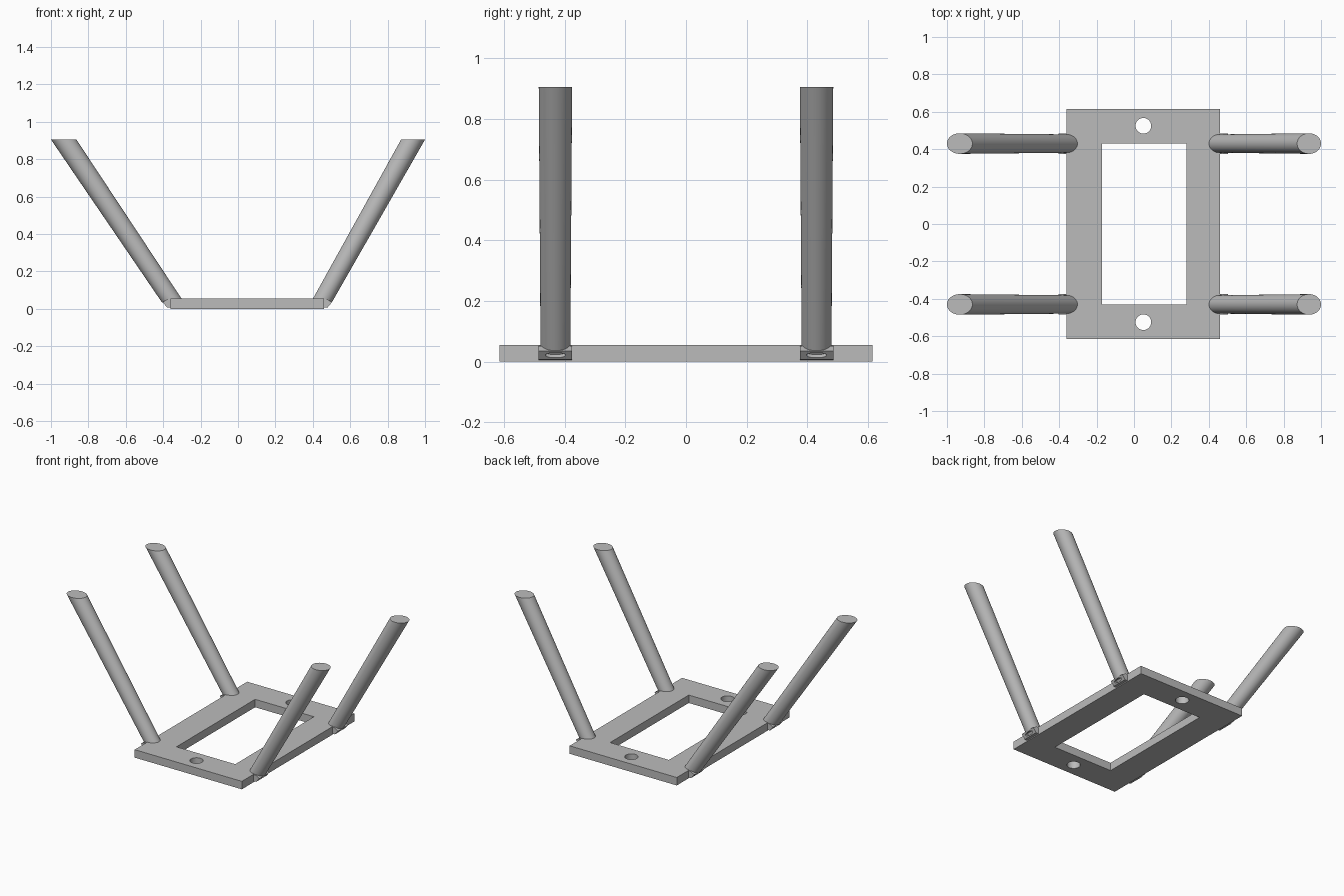
import bpy
import bmesh
import math
from mathutils import Matrix, Vector

cube = bpy.data.objects.get("Cube")
if cube:
    bpy.data.objects.remove(cube, do_unlink=True)

grey = bpy.data.materials.new("plain grey")
grey.use_nodes = True
GREY = (0.5, 0.5, 0.5, 1)
grey.diffuse_color = GREY
for node in grey.node_tree.nodes:
    if node.type == "BSDF_PRINCIPLED":
        node.inputs["Base Color"].default_value = GREY


def add_object(name, bm):
    bmesh.ops.recalc_face_normals(bm, faces=bm.faces)
    mesh = bpy.data.meshes.new(name)
    bm.to_mesh(mesh)
    bm.free()
    mesh.materials.append(grey)
    obj = bpy.data.objects.new(name, mesh)
    bpy.context.collection.objects.link(obj)
    return obj


def activate(obj):
    bpy.ops.object.select_all(action="DESELECT")
    obj.select_set(True)
    bpy.context.view_layer.objects.active = obj


def box(name, x0, x1, y, z0, z1):
    bm = bmesh.new()
    size = Matrix.Diagonal((x1 - x0, 2 * y, z1 - z0, 1))
    place = Matrix.Translation(((x0 + x1) / 2, 0, (z0 + z1) / 2))
    bmesh.ops.create_cube(bm, size=1, matrix=place @ size)
    return add_object(name, bm)


def cylinder(name, matrix):
    bm = bmesh.new()
    bmesh.ops.create_cone(bm, cap_ends=True, segments=32, radius1=1, radius2=1,
                          depth=2, matrix=matrix)
    return add_object(name, bm)


def cut(obj, cutter):
    cutter.hide_render = True
    mod = obj.modifiers.new("cut", "BOOLEAN")
    mod.operation = "DIFFERENCE"
    mod.solver = "EXACT"
    mod.object = cutter
    activate(obj)
    bpy.ops.object.modifier_apply(modifier=mod.name)
    bpy.data.objects.remove(cutter, do_unlink=True)


def smooth(obj):
    activate(obj)
    bpy.ops.object.shade_smooth_by_angle(angle=math.radians(30))


# Base plate with a rectangular window and two round holes
LEFT, RIGHT, THICK = 0.46, -0.36, 0.055
plate = box("base_plate", RIGHT, LEFT, 0.615, 0, THICK)
cut(plate, box("window_cutter", -0.17, 0.28, 0.43, -0.1, 0.2))
for y in (-0.525, 0.525):
    place = Matrix.Translation((0.05, y, 0)) @ Matrix.Diagonal((0.042, 0.042, 0.2, 1))
    cut(plate, cylinder("hole_cutter", place))
smooth(plate)


# Leaning, slightly tapered leg with level ends
def leg(name, y, foot, foot_r, top, top_r):
    bm = bmesh.new()
    rings = []
    for x, z, rx, ry in ((foot, 0.035, foot_r, 0.049), (top, 0.905, top_r, 0.055)):
        angles = [2 * math.pi * i / 48 for i in range(48)]
        rings.append([bm.verts.new((x + rx * math.cos(a), y + ry * math.sin(a), z))
                      for a in angles])
    for i in range(48):
        j = (i + 1) % 48
        bm.faces.new((rings[0][i], rings[0][j], rings[1][j], rings[1][i]))
    for ring in rings:
        bm.faces.new(ring)
    smooth(add_object(name, bm))


# Wedge bracket at the plate edge, with a drilled hole in its lower face
def bracket(name, y, edge, side):
    profile = [(-0.01, 0.05), (0.015, 0.052), (0.043, 0.036), (0.019, 0.007), (-0.01, 0.006)]
    bm = bmesh.new()
    face = bm.faces.new([bm.verts.new((edge + side * d, y - 0.055, z)) for d, z in profile])
    moved = bmesh.ops.extrude_face_region(bm, geom=[face])["geom"]
    bmesh.ops.translate(bm, vec=(0, 0.11, 0),
                        verts=[v for v in moved if isinstance(v, bmesh.types.BMVert)])
    obj = add_object(name, bm)
    normal = Vector((side * 0.77, 0, -0.64))
    turn = normal.to_track_quat("Z", "Y").to_matrix().to_4x4()
    # Make the wide axis of the hole run along the plate edge
    wide_on_x = abs((turn @ Vector((1, 0, 0))).y) > 0.7
    radii = (0.033, 0.011) if wide_on_x else (0.011, 0.033)
    place = Matrix.Translation((edge + side * 0.031, y, 0.0215))
    cut(obj, cylinder("drill", place @ turn @ Matrix.Diagonal((*radii, 0.016, 1))))
    smooth(obj)


for end, y in (("front", -0.43), ("back", 0.43)):
    leg(end + "_right_leg", y, -0.348, 0.059, -0.932, 0.068)
    leg(end + "_left_leg", y, 0.446, 0.056, 0.936, 0.064)
    bracket(end + "_right_bracket", y, RIGHT, -1)
    bracket(end + "_left_bracket", y, LEFT, 1)
